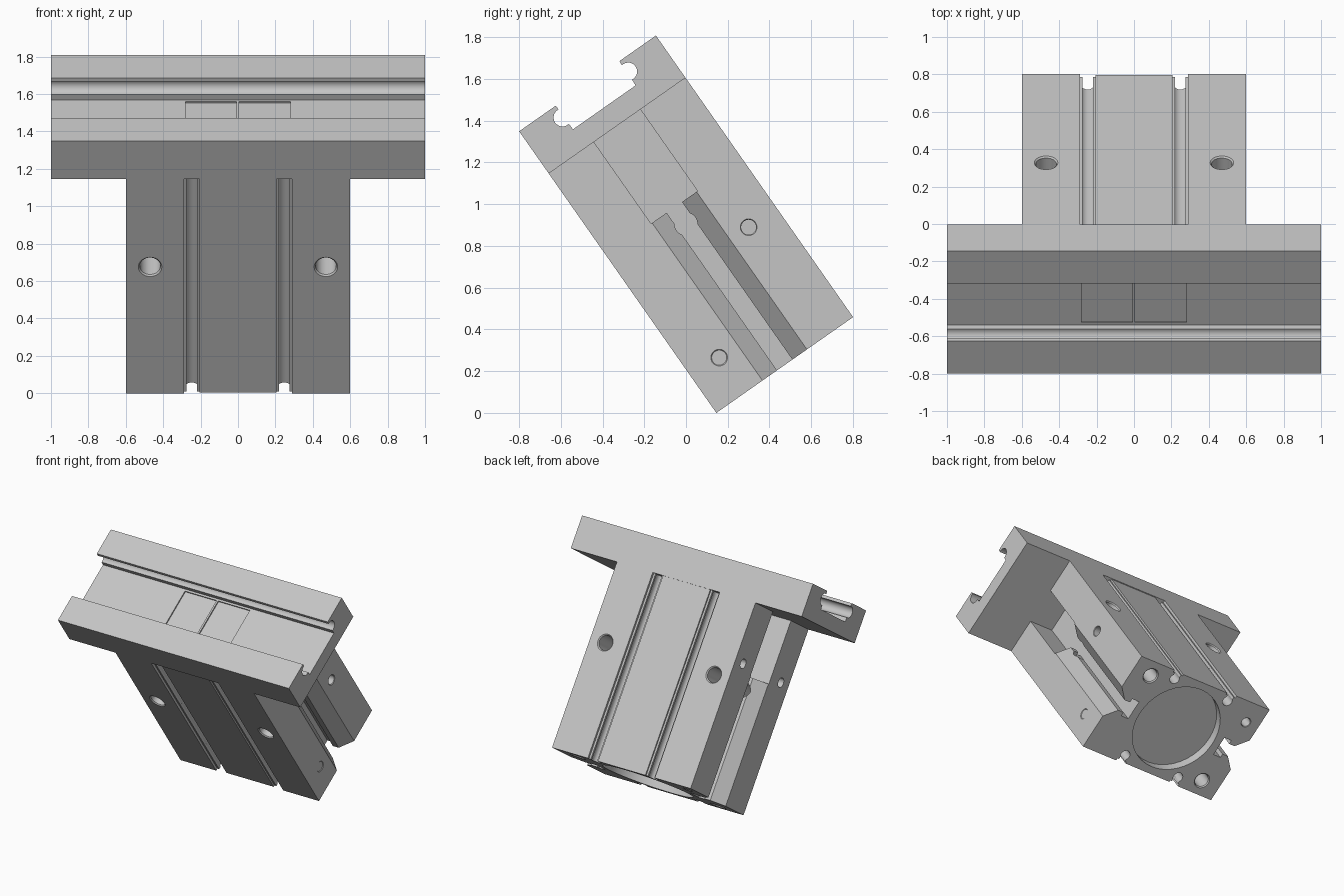
import bpy
import bmesh
import math
from mathutils import Matrix, Vector

cube = bpy.data.objects.get("Cube")
if cube:
    bpy.data.objects.remove(cube, do_unlink=True)

TILT = math.radians(35)
PLACE = Matrix.Translation((0, 0.473, 0.2294)) @ Matrix.Rotation(TILT, 4, 'X')
BODY_TOP, HEAD_TOP, FLOOR = 1.4, 1.647, 1.507

metal = bpy.data.materials.new("light_grey_metal")
colour = (0.56, 0.56, 0.56, 1)
metal.diffuse_color = colour
metal.use_nodes = True
metal.node_tree.nodes["Principled BSDF"].inputs["Base Color"].default_value = colour


def add_object(name, bm):
    bmesh.ops.recalc_face_normals(bm, faces=bm.faces[:])
    mesh = bpy.data.meshes.new(name)
    bm.to_mesh(mesh)
    bm.free()
    mesh.materials.append(metal)
    obj = bpy.data.objects.new(name, mesh)
    bpy.context.collection.objects.link(obj)
    return obj


def extrude(name, points, offset):
    bm = bmesh.new()
    face = bm.faces.new([bm.verts.new(p) for p in points])
    new = bmesh.ops.extrude_face_region(bm, geom=[face])["geom"]
    bmesh.ops.translate(bm, vec=offset, verts=[v for v in new if isinstance(v, bmesh.types.BMVert)])
    return add_object(name, bm)


def arc(cx, cy, r, start, end, steps=14):
    angles = [math.radians(start + (end - start) * i / steps) for i in range(steps + 1)]
    return [(cx + r * math.cos(a), cy + r * math.sin(a)) for a in angles]


def cut(target, cutter):
    cutter.hide_render = True
    mod = target.modifiers.new("cut", 'BOOLEAN')
    mod.operation, mod.solver, mod.object = 'DIFFERENCE', 'EXACT', cutter
    bpy.context.view_layer.objects.active = target
    bpy.ops.object.modifier_apply(modifier=mod.name)
    bpy.data.objects.remove(cutter, do_unlink=True)


def cone_cutter(start, direction, r1, r2, depth):
    bm = bmesh.new()
    bmesh.ops.create_cone(bm, cap_ends=True, segments=40, radius1=r1, radius2=r2, depth=depth)
    turn = Vector((0, 0, 1)).rotation_difference(direction).to_matrix().to_4x4()
    bm.transform(Matrix.Translation(start + direction * depth / 2) @ turn)
    return add_object("hole_cutter", bm)


def bore(target, start, direction, r, depth, rim=0.008):
    """Round hole with a small countersunk rim."""
    start, direction = Vector(start), Vector(direction)
    outside = start - direction * 0.02
    cut(target, cone_cutter(outside, direction, r, r, depth + 0.02))
    if rim:
        cut(target, cone_cutter(start - direction * rim, direction, r + 2 * rim, r, 2 * rim))


def box_cut(target, low, high):
    bm = bmesh.new()
    bmesh.ops.create_cube(bm, size=1)
    low, high = Vector(low), Vector(high)
    for v in bm.verts:
        v.co = (low + high) / 2 + v.co * (high - low)
    cut(target, add_object("box_cutter", bm))


# Body: a quarter section with side slot and keyhole groove, mirrored twice
quarter = [(0.4, 0.0), (0.4, 0.075), (0.465, 0.075), (0.465, 0.045), (0.515, 0.045),
           (0.6, 0.13), (0.6, 0.4), (0.29, 0.4), (0.29, 0.382), (0.275, 0.382)]
quarter += arc(0.2475, 0.338, 0.038, 44, -224)
quarter += [(0.22, 0.382), (0.205, 0.382), (0.205, 0.394)]
half = quarter + [(-x, y) for x, y in reversed(quarter[1:])]
section = half + [(-x, -y) for x, y in half]
clean = [p for p in section if abs(p[1]) > 1e-6]
body = extrude("gripper_body", [(x, y, 0) for x, y in clean], (0, 0, BODY_TOP))

# Side recesses above the slots
for side in (-1, 1):
    xs = sorted((side * 0.4, side * 0.7))
    box_cut(body, (xs[0], -0.136, 0.922), (xs[1], 0.136, BODY_TOP + 0.1))

# Cross bolt holes through the body
for x in (-0.47, 0.47):
    bore(body, (x, -0.4, 0.825), (0, 1, 0), 0.055, 0.83)
    cut(body, cone_cutter(Vector((x, 0.408, 0.825)), Vector((0, -1, 0)), 0.071, 0.055, 0.016))

# Port holes in the sides
for y, z in ((0.237, 0.64), (-0.237, 0.209)):
    bore(body, (0.6, y, z), (-1, 0, 0), 0.036, 0.12, 0.004)
for y in (-0.285, 0.285):
    bore(body, (-0.6, y, 0.97), (1, 0, 0), 0.036, 0.12, 0.004)

# Underside: shallow bore cover, mounting holes and a small port
bore(body, (0, 0, 0), (0, 0, 1), 0.34, 0.07, 0)
for s in (-1, 1):
    bore(body, (s * 0.44, s * 0.29, 0), (0, 0, 1), 0.052, 0.2)
bore(body, (-0.486, 0.244, 0), (0, 0, 1), 0.034, 0.12, 0.004)

# Head: guide rail section with a ball groove in each channel wall
right = [(0.4, BODY_TOP), (0.4, HEAD_TOP), (0.187, HEAD_TOP)]
right += arc(0.192, 1.582, 0.043, 100, -100)
right += [(0.183, FLOOR)]
profile = right + [(-y, z) for y, z in reversed(right)]
head = extrude("guide_rail_head", [(-1, y, z) for y, z in profile], (2, 0, 0))

# Shallow jaw pockets in the channel floor
for x in (-0.282, 0.006):
    box_cut(head, (x, -0.165, FLOOR - 0.01), (x + 0.274, 0.168, FLOOR + 0.05))

# Stand the parts at their tilt and shade them
for obj in (body, head):
    obj.data.transform(PLACE)
    bpy.ops.object.select_all(action='DESELECT')
    obj.select_set(True)
    bpy.context.view_layer.objects.active = obj
    bpy.ops.object.shade_smooth_by_angle(angle=math.radians(30))
